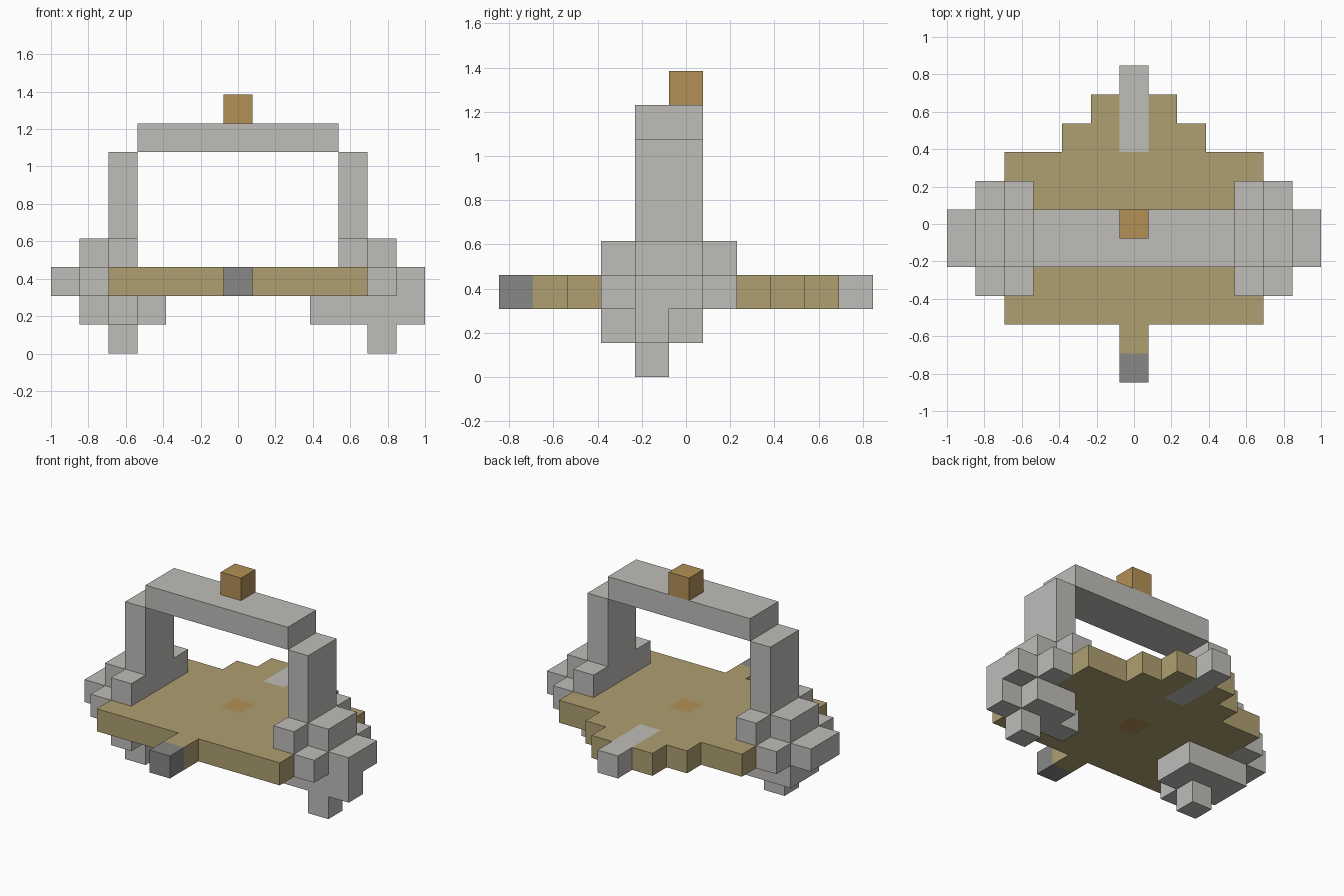
import bpy, bmesh, math
from mathutils import Vector

cube = bpy.data.objects.get("Cube")
if cube:
    bpy.data.objects.remove(cube, do_unlink=True)

UNIT = 2 / 13


def material(name, rgb):
    m = bpy.data.materials.new(name)
    m.use_nodes = True
    m.diffuse_color = (*rgb, 1)
    bsdf = next(n for n in m.node_tree.nodes if n.type == 'BSDF_PRINCIPLED')
    bsdf.inputs["Base Color"].default_value = (*rgb, 1)
    bsdf.inputs["Roughness"].default_value = 0.9
    return m


light_grey = material("light grey", (0.52, 0.51, 0.49))
dark_grey = material("dark grey", (0.245, 0.245, 0.24))
tan = material("tan", (0.43, 0.35, 0.165))
orange = material("orange brown", (0.45, 0.28, 0.095))


def block(xs, ys, zs):
    """Cells of a block, each range given as (first, last)."""
    return {(x, y, z) for x in range(xs[0], xs[1] + 1)
            for y in range(ys[0], ys[1] + 1) for z in range(zs[0], zs[1] + 1)}


def mirrored(cells):
    return {(-x, y, z) for x, y, z in cells}


# Small coloured inlays and the block on top
marker = block((0, 0), (0, 0), (2, 2))
finial = block((0, 0), (0, 0), (8, 8))
nose = block((0, 0), (-5, -5), (2, 2))
tail = block((0, 0), (3, 5), (2, 2))

# Stepped deck with a pointed back and a stub at the front
deck = block((-4, 4), (-3, 2), (2, 2)) | block((-2, 2), (3, 3), (2, 2))
deck |= block((-1, 1), (4, 4), (2, 2)) | block((0, 0), (-4, -4), (2, 2))
deck -= marker | tail

# Arch over the deck
beam = block((-3, 3), (-1, 0), (7, 7))
left_post = block((4, 4), (-1, 0), (4, 6))

# Rounded clusters at each side of the deck
left_hub = block((4, 4), (-2, 1), (3, 3)) | block((5, 5), (-1, 0), (3, 3))
left_hub |= block((5, 5), (-2, 1), (2, 2)) | block((6, 6), (-1, 0), (2, 2))

# Undersides differ between the two sides
left_foot = block((3, 6), (-1, -1), (1, 1)) | block((4, 5), (0, 0), (1, 1))
left_foot |= block((5, 5), (-1, -1), (0, 0))
right_foot = block((-5, -3), (-1, 0), (1, 1)) | block((-4, -4), (-2, -2), (1, 1))
right_foot |= block((-4, -4), (-1, -1), (0, 0))

parts = [
    ("deck", deck, tan),
    ("deck_marker", marker, orange),
    ("front_tip", nose, dark_grey),
    ("back_strip", tail, light_grey),
    ("top_beam", beam, light_grey),
    ("finial", finial, orange),
    ("left_post", left_post, light_grey),
    ("right_post", mirrored(left_post), light_grey),
    ("left_hub", left_hub, light_grey),
    ("right_hub", mirrored(left_hub), light_grey),
    ("left_foot", left_foot, light_grey),
    ("right_foot", right_foot, light_grey),
]
filled = set().union(*(cells for _, cells, _ in parts))


def build(name, cells, mat):
    """Skin the outside of the cells, leaving out faces hidden by neighbours."""
    bm = bmesh.new()
    for cell in sorted(cells):
        centre = Vector(cell) + Vector((0, 0, 0.5))
        for axis in range(3):
            for sign in (-1, 1):
                n = Vector((0, 0, 0))
                n[axis] = sign
                if tuple(int(a + b) for a, b in zip(cell, n)) in filled:
                    continue
                u = Vector((n.y, n.z, n.x))
                v = n.cross(u)
                corners = [(-u - v), (u - v), (u + v), (-u + v)]
                bm.faces.new([bm.verts.new((centre + (n + c) / 2) * UNIT)
                              for c in corners])
    bmesh.ops.remove_doubles(bm, verts=bm.verts, dist=0.001)
    bmesh.ops.dissolve_limit(bm, angle_limit=math.radians(1),
                             verts=bm.verts, edges=bm.edges)
    mesh = bpy.data.meshes.new(name)
    bm.to_mesh(mesh)
    bm.free()
    mesh.materials.append(mat)
    bpy.context.collection.objects.link(bpy.data.objects.new(name, mesh))


for part in parts:
    build(*part)
